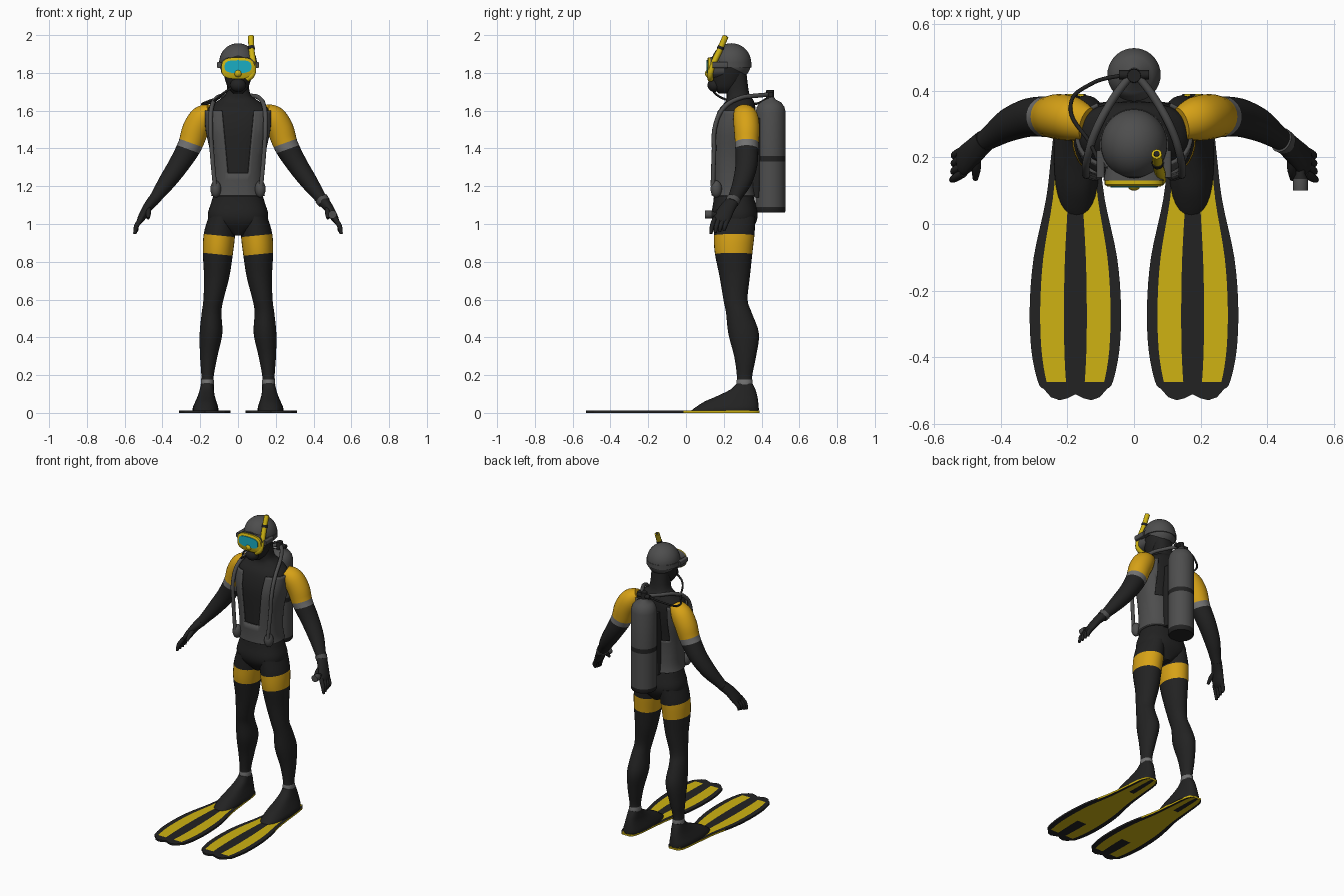
import bpy, bmesh
from math import sin, cos, tau, copysign
from mathutils import Vector

if "Cube" in bpy.data.objects:
    bpy.data.objects.remove(bpy.data.objects["Cube"])


def material(name, *rgb):
    m = bpy.data.materials.new(name)
    m.use_nodes = True
    m.diffuse_color = (*rgb, 1)
    node = next(n for n in m.node_tree.nodes if n.type == 'BSDF_PRINCIPLED')
    node.inputs["Base Color"].default_value = (*rgb, 1)
    return m


black = material("suit black", .016, .016, .016)
grey = material("gear grey", .075, .075, .075)
light = material("cuff grey", .17, .17, .17)
amber = material("suit amber", .68, .36, .008)
yellow = material("fin yellow", .62, .45, .006)
cyan = material("lens cyan", .01, .42, .55)


def finish(name, bm, mats, mirror=False):
    bmesh.ops.recalc_face_normals(bm, faces=bm.faces[:])
    mesh = bpy.data.meshes.new(name)
    bm.to_mesh(mesh)
    bm.free()
    ob = bpy.data.objects.new(name, mesh)
    bpy.context.collection.objects.link(ob)
    for m in mats:
        mesh.materials.append(m)
    bpy.ops.object.select_all(action='DESELECT')
    ob.select_set(True)
    bpy.context.view_layer.objects.active = ob
    bpy.ops.object.shade_smooth_by_angle(angle=.7)
    if mirror:
        ob.modifiers.new("Mirror", 'MIRROR')
    return ob


def refine(rows, steps=4):
    # Catmull-Rom pass through the given rows
    rows = [Vector(r) for r in rows]
    out, last = [], len(rows) - 1
    for i in range(last):
        a, b, c, d = rows[max(i - 1, 0)], rows[i], rows[i + 1], rows[min(i + 2, last)]
        for s in range(steps):
            t = s / steps
            out.append(b + (c - a) * (t / 2) + (a * 2 - b * 5 + c * 4 - d) * (t * t / 2)
                       + (b * 3 - a - c * 3 + d) * (t ** 3 / 2))
    return out + [rows[-1]]


def loft(name, mats, rows, axis=None, power=2, n=28, smooth=True, cuts=(), paint=None,
         drop=None, caps=True, mirror=False):
    # rows hold x, y, z and the two radii of each cross-section
    rows = refine(rows) if smooth else [Vector(r) for r in rows]
    bm, rings = bmesh.new(), []
    for i, r in enumerate(rows):
        centre = Vector(r[:3])
        ahead, behind = rows[min(i + 1, len(rows) - 1)], rows[max(i - 1, 0)]
        d = Vector(axis) if axis else (Vector(ahead[:3]) - Vector(behind[:3])).normalized()
        ref = Vector((0, 0, 1)) if abs(d.y) > .9 else Vector((0, 1, 0))
        v = (ref - d * ref.dot(d)).normalized()
        u = v.cross(d)
        ring = []
        for k in range(n):
            c, s = cos(tau * k / n), sin(tau * k / n)
            c, s = (copysign(abs(q) ** (2 / power), q) for q in (c, s))
            ring.append(bm.verts.new(centre + u * c * r[3] + v * s * r[4]))
        rings.append(ring)
    for a, b in zip(rings, rings[1:]):
        for k in range(n):
            bm.faces.new((a[k], a[(k + 1) % n], b[(k + 1) % n], b[k]))
    if caps:
        bm.faces.new(rings[0])
        bm.faces.new(rings[-1])
    for co, no in cuts:
        bmesh.ops.bisect_plane(bm, geom=bm.verts[:] + bm.edges[:] + bm.faces[:],
                               plane_co=co, plane_no=no)
    if drop:
        gone = [f for f in bm.faces if drop(f.calc_center_median())]
        bmesh.ops.delete(bm, geom=gone, context='FACES')
    if paint:
        for f in bm.faces:
            f.material_index = paint(f.calc_center_median())
    return finish(name, bm, mats, mirror)


def ball(name, mat, centre, size, mirror=False, cut=None):
    bm = bmesh.new()
    bmesh.ops.create_uvsphere(bm, u_segments=32, v_segments=20, radius=1)
    bmesh.ops.scale(bm, vec=size, verts=bm.verts)
    bmesh.ops.translate(bm, vec=centre, verts=bm.verts)
    if cut:
        bmesh.ops.bisect_plane(bm, geom=bm.verts[:] + bm.edges[:] + bm.faces[:],
                               plane_co=cut[0], plane_no=cut[1], clear_inner=True)
    return finish(name, bm, [mat], mirror)


def tube(name, mat, points, radius, mirror=False):
    curve = bpy.data.curves.new(name, 'CURVE')
    curve.dimensions = '3D'
    curve.bevel_depth, curve.bevel_resolution = radius, 3
    curve.resolution_u, curve.use_fill_caps = 8, True
    spline = curve.splines.new('BEZIER')
    spline.bezier_points.add(len(points) - 1)
    for p, co in zip(spline.bezier_points, points):
        p.co = co
        p.handle_left_type = p.handle_right_type = 'AUTO'
    curve.materials.append(mat)
    ob = bpy.data.objects.new(name, curve)
    bpy.context.collection.objects.link(ob)
    bpy.ops.object.select_all(action='DESELECT')
    ob.select_set(True)
    bpy.context.view_layer.objects.active = ob
    bpy.ops.object.convert(target='MESH')
    ob = bpy.context.object
    bpy.ops.object.shade_smooth_by_angle(angle=.7)
    if mirror:
        ob.modifiers.new("Mirror", 'MIRROR')


UP, FRONT = (0, 0, 1), (0, -1, 0)

# Torso and neck
torso = [(0, .26, .94, .03, .07), (0, .257, 1, .14, .11), (0, .257, 1.05, .16, .122),
         (0, .255, 1.12, .14, .11), (0, .25, 1.2, .122, .1), (0, .247, 1.35, .13, .1),
         (0, .255, 1.5, .16, .108), (0, .27, 1.6, .165, .098), (0, .285, 1.65, .11, .075),
         (0, .275, 1.69, .064, .06), (0, .262, 1.8, .056, .058)]
loft("torso", [black], torso, UP, power=2.4, n=40)

# Buoyancy vest with an open chest panel and open upper back
vest_rows = [(x, y, z, a + .012, b + .012) for x, y, z, a, b in torso if 1.1 < z < 1.64]


def vest_gap(c):
    chest = c.y < .26 and c.z > 1.27 and abs(c.x) < .055 + .09 * (c.z - 1.27)
    back = c.y > .26 and c.z > 1.36 and abs(c.x) < .11
    return chest or back or c.z < 1.15


vest = loft("vest", [grey], vest_rows, UP, power=2.4, n=40, caps=False, drop=vest_gap, cuts=[
    ((0, 0, 1.15), UP), ((0, 0, 1.27), UP), ((0, 0, 1.36), UP),
    ((.055, 0, 1.27), (1, 0, -.09)), ((-.055, 0, 1.27), (1, 0, .09)),
    ((.11, 0, 0), (1, 0, 0)), ((-.11, 0, 0), (1, 0, 0))])
vest.modifiers.new("Solidify", 'SOLIDIFY').thickness = .012
ball("vest_pouch", grey, (.118, .16, 1.185), (.028, .03, .045), mirror=True)
loft("back_plate", [black], [(0, .36, 1.14, .06, .03), (0, .37, 1.56, .06, .03)], UP,
     power=6, smooth=False)

# Legs with thigh bands and ankle cuffs
tilt = (-.1, 0, 1)


def leg_paint(c):
    if .84 < c.z - .1 * (c.x - .11) < .94:
        return 1
    return 2 if .15 < c.z < .178 else 0


loft("leg", [black, amber, light], [
    (.085, .257, 1.04, .07, .11), (.098, .255, .95, .083, .108), (.106, .252, .85, .08, .1),
    (.113, .258, .72, .067, .08), (.13, .262, .6, .053, .064), (.14, .28, .53, .052, .068),
    (.143, .305, .42, .06, .081), (.155, .313, .3, .046, .058), (.161, .31, .2, .033, .041),
    (.162, .31, .16, .035, .043), (.163, .31, .12, .034, .042)], UP, mirror=True,
    cuts=[((.11, 0, .84), tilt), ((.11, 0, .94), tilt), ((0, 0, .15), UP), ((0, 0, .178), UP)],
    paint=leg_paint)

# Shoes
loft("fin_shoe", [black], [
    (.172, .205, .01, .068, .18), (.172, .218, .03, .067, .167), (.17, .24, .06, .056, .142),
    (.168, .272, .09, .045, .105), (.165, .302, .125, .037, .065), (.163, .31, .155, .032, .043)],
    UP, power=2.5, mirror=True)

# Fin blades: a striped slab with a two-lobed tip
columns = [-1, -.77, -.5, -.25, 0, .25, .5, .77, 1]
lobes = [0, -.025, -.034, -.028, -.016, -.028, -.034, -.025, 0]
outline = refine([(.39, .03), (.35, .055), (.22, .071), (.075, .088), (-.1, .125),
                  (-.25, .137), (-.38, .132), (-.475, .112), (-.495, .095)])
bm = bmesh.new()
layers = []
for z in (.012, 0):
    layers.append([[bm.verts.new((.176 + u * w, y + (lobe if i == len(outline) - 1 else 0), z))
                    for u, lobe in zip(columns, lobes)] for i, (y, w) in enumerate(outline)])
for side, grid in enumerate(layers):
    for a, b in zip(grid, grid[1:]):
        for k in range(len(columns) - 1):
            f = bm.faces.new((a[k], a[k + 1], b[k + 1], b[k]))
            y = f.calc_center_median().y
            stripe = k in (1, 2, 5, 6) or (side and k in (3, 4) and -.28 < y < .2)
            f.material_index = int(stripe and y > -.475)
for e in [e for e in bm.edges if e.is_boundary and e.verts[0].co.z > .01 and e.verts[1].co.z > .01]:
    a, b = e.verts
    flat = {v: w for r, s in zip(*layers) for v, w in zip(r, s)}
    f = bm.faces.new((a, b, flat[b], flat[a]))
    f.material_index = int(f.calc_center_median().y > 0)
finish("fin_blade", bm, [black, yellow], mirror=True)

# Arms with short sleeves and cuffs
cuff, down = Vector((.255, .32, 1.412)), Vector((.34, 0, -.94))


def arm_paint(c):
    t = (c - cuff).dot(down)
    return 1 if t < -.018 else 2 if t < .018 else 0


loft("arm", [black, amber, light], [
    (.14, .3, 1.6, .04, .05), (.185, .315, 1.565, .066, .066), (.225, .322, 1.5, .07, .068),
    (.255, .322, 1.415, .064, .062), (.313, .32, 1.315, .055, .058), (.375, .298, 1.225, .046, .05),
    (.425, .265, 1.155, .034, .037), (.458, .243, 1.11, .027, .03)], mirror=True, paint=arm_paint,
    cuts=[(cuff - down * .018, down), (cuff + down * .018, down)])

# Gloved hands
loft("palm", [black], [(.448, .25, 1.125, .031, .034), (.48, .22, 1.085, .025, .04),
                       (.512, .19, 1.03, .02, .045), (.525, .182, 1.005, .01, .032)], mirror=True)
for i in range(4):
    s = i * .023
    loft("finger", [black], [(.512, .153 + s, 1.03, .013, .013),
                             (.537, .138 + s, .99, .013, .012),
                             (.547 - s / 5, .132 + s, .948 + s / 4, .008, .008)],
         n=12, mirror=True)
loft("thumb", [black], [(.475, .205, 1.085, .015, .016), (.474, .165, 1.06, .014, .014),
                        (.476, .135, 1.03, .008, .008)], n=12, mirror=True)
loft("wrist_gauge", [grey], [(.442, .252, 1.133, .036, .038), (.456, .243, 1.113, .034, .036)],
     smooth=False)
loft("torch", [black, grey], [(.5, .21, 1.05, .014, .014), (.5, .15, 1.05, .014, .014),
                              (.5, .135, 1.05, .022, .022), (.5, .1, 1.05, .022, .022)],
     FRONT, smooth=False, n=20, paint=lambda c: int(c.y < .14))

# Head and hood
loft("head", [black], [(0, .21, 1.69, .025, .035), (0, .213, 1.72, .052, .066),
                       (0, .22, 1.77, .07, .083), (0, .225, 1.83, .08, .096),
                       (0, .23, 1.88, .08, .095), (0, .235, 1.93, .05, .06)], UP)
ball("hood", grey, (0, .24, 1.855), (.1, .105, .102), cut=((0, .13, 1.885), (0, .46, .89)))
loft("mask_strap", [grey], [(0, .237, 1.828, .104, .11), (0, .237, 1.858, .104, .11)], UP,
     smooth=False)
loft("strap_clip", [grey], [(.1, .22, 1.842, .012, .016), (.1, .14, 1.842, .012, .016)], FRONT,
     power=4, smooth=False, mirror=True)

# Mask
loft("mask_skirt", [grey], [(0, .2, 1.828, .08, .05), (0, .13, 1.828, .092, .056)], FRONT,
     power=3, smooth=False)
loft("mask_frame", [yellow], [(0, .14, 1.825, .088, .057), (0, .118, 1.825, .088, .057),
                              (0, .113, 1.825, .08, .05)], FRONT, power=3, smooth=False)
loft("mask_lens", [cyan], [(0, .114, 1.833, .071, .034), (0, .109, 1.833, .071, .034)], FRONT,
     power=3, smooth=False)
ball("nose_pocket", yellow, (0, .118, 1.797), (.02, .018, .02))

# Snorkel
tube("snorkel", yellow, [(.045, .13, 1.765), (.074, .128, 1.79), (.08, .142, 1.84),
                         (.072, .178, 1.92), (.068, .21, 1.994)], .016)
tube("snorkel_ring", black, [(.0715, .18, 1.925), (.0705, .186, 1.94)], .018)
tube("snorkel_opening", black, [(.068, .209, 1.992), (.068, .2115, 1.9975)], .009)

# Breathing gear
ball("regulator", black, (0, .15, 1.735), (.042, .036, .036))
tube("regulator_hose", black, [(-.03, .14, 1.725), (-.08, .155, 1.69), (-.13, .24, 1.65),
                               (-.19, .36, 1.635), (-.13, .42, 1.66), (-.02, .45, 1.69)], .006)
tube("vest_hose", grey, [(.015, .44, 1.685), (.06, .38, 1.68), (.115, .28, 1.665),
                         (.14, .2, 1.615), (.145, .155, 1.52), (.138, .148, 1.38),
                         (.122, .142, 1.2)], .012, mirror=True)

# Air tank and valve
loft("air_tank", [grey, black], [(0, .448, z, r, r) for z, r in (
    (1.06, .074), (1.07, .08), (1.59, .08), (1.62, .073), (1.645, .055), (1.66, .025),
    (1.67, .02))], UP, n=36, smooth=False, cuts=[((0, 0, z), UP) for z in (1.09, 1.33, 1.36)],
    paint=lambda c: int(c.z < 1.09 or 1.33 < c.z < 1.36))
loft("tank_valve", [black], [(0, .445, 1.655, .022, .022), (0, .445, 1.71, .02, .02)], UP,
     smooth=False, n=16)
tube("valve_knobs", black, [(-.045, .448, 1.685), (.045, .448, 1.685)], .014)
